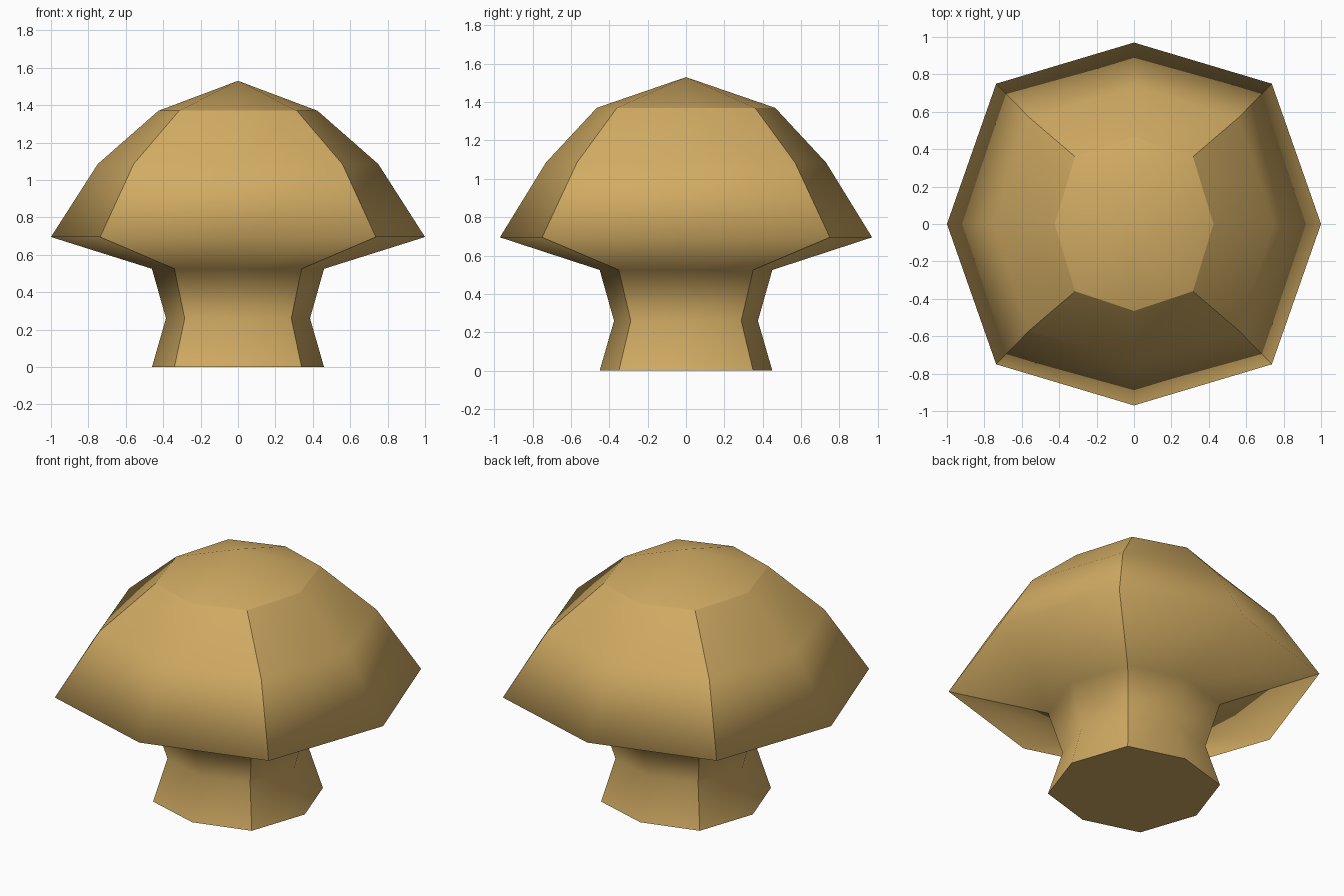
import bpy, bmesh

if "Cube" in bpy.data.objects:
    bpy.data.objects.remove(bpy.data.objects["Cube"])

# each ring: height, side reach x, front reach y, corner x, corner y
RINGS = [
    (0.00, 0.46, 0.45, 0.34, 0.35),
    (0.26, 0.385, 0.375, 0.285, 0.288),
    (0.525, 0.46, 0.45, 0.34, 0.35),
    (0.695, 1.00, 0.97, 0.737, 0.75),
    (1.085, 0.75, 0.73, 0.558, 0.568),
    (1.37, 0.425, 0.465, 0.315, 0.36),
]
TOP = 1.53

mat = bpy.data.materials.new("tan")
mat.diffuse_color = (0.64, 0.41, 0.125, 1)
mat.use_nodes = True
mat.node_tree.nodes["Principled BSDF"].inputs["Base Color"].default_value = mat.diffuse_color

bm = bmesh.new()

# eight-sided rings; odd indices are the diagonal corners
rings = []
for z, rx, ry, cx, cy in RINGS:
    pts = [(rx, 0), (cx, cy), (0, ry), (-cx, cy),
           (-rx, 0), (-cx, -cy), (0, -ry), (cx, -cy)]
    rings.append([bm.verts.new((x, y, z)) for x, y in pts])

# stem and cap sides
for lo, hi in zip(rings, rings[1:]):
    for i in range(8):
        j = (i + 1) % 8
        bm.faces.new((lo[i], lo[j], hi[j], hi[i]))

# flat base and low pointed crown
bm.faces.new(rings[0][::-1])
apex = bm.verts.new((0, 0, TOP))
for i in range(8):
    bm.faces.new((rings[-1][i], rings[-1][(i + 1) % 8], apex))

# smooth sides, split at the four corner seams, the crown and the base
for f in bm.faces:
    f.smooth = True
for lo, hi in zip(rings, rings[1:]):
    for i in (1, 3, 5, 7):
        bm.edges.get((lo[i], hi[i])).smooth = False
for ring in (rings[0], rings[-1]):
    for i in range(8):
        bm.edges.get((ring[i], ring[(i + 1) % 8])).smooth = False

mesh = bpy.data.meshes.new("mushroom")
bm.to_mesh(mesh)
bm.free()
mesh.materials.append(mat)
obj = bpy.data.objects.new("mushroom", mesh)
bpy.context.collection.objects.link(obj)
